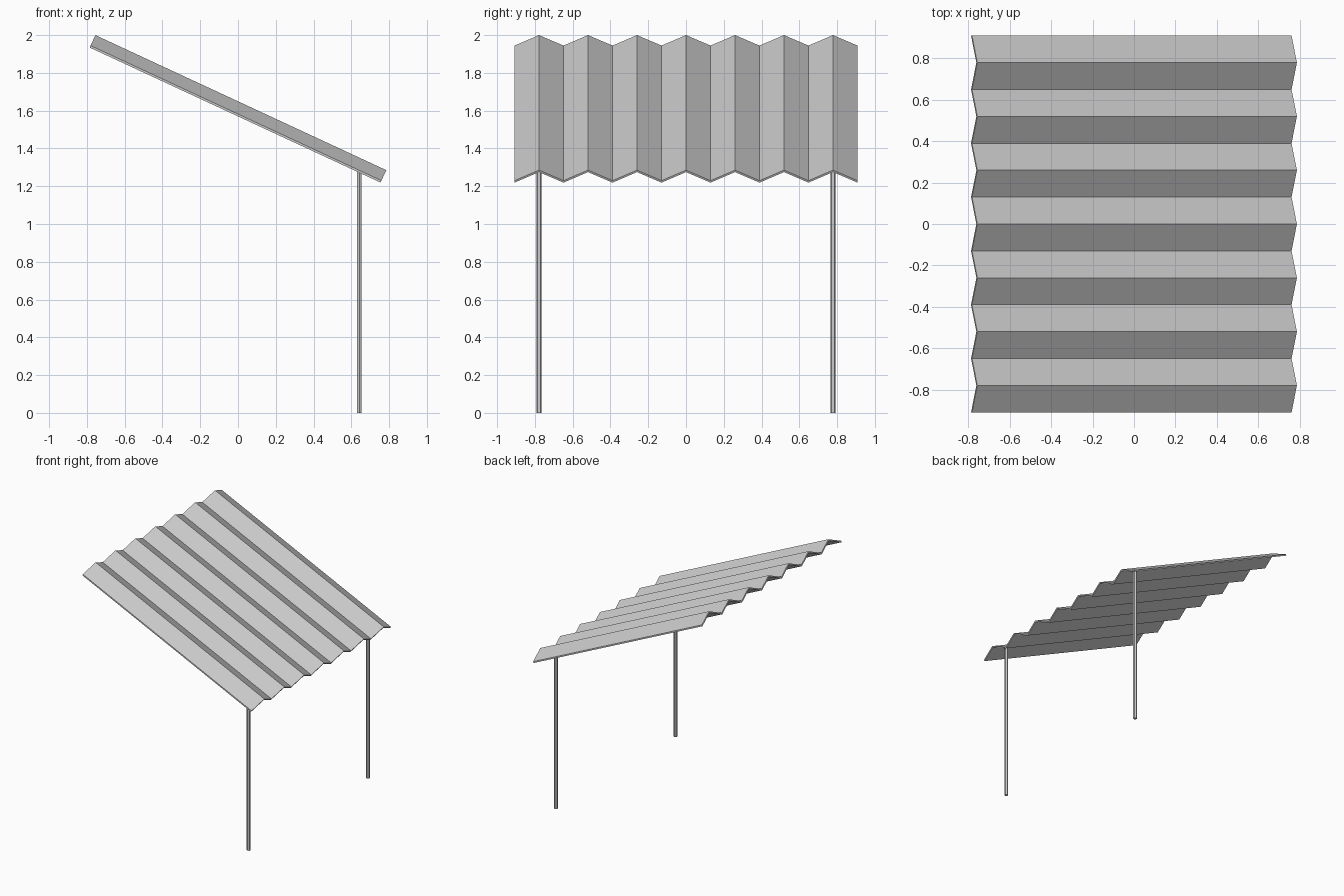
import bpy, bmesh, math
from mathutils import Vector

if "Cube" in bpy.data.objects:
    bpy.data.objects.remove(bpy.data.objects["Cube"])

TILT = math.radians(24.9)
LENGTH, STEP, WAVE, THICK = 1.698, 0.1297, 0.061, 0.0115
down = Vector((math.cos(TILT), 0, -math.sin(TILT)))   # along the slope
normal = Vector((math.sin(TILT), 0, math.cos(TILT)))  # out of the sheet
ridge_top = Vector((-0.755, 0, 2.0))

# Corrugated roof: closed zigzag section extruded down the slope
profile = [((i - 7) * STEP, 0 if i % 2 else -WAVE) for i in range(15)]
bm = bmesh.new()


def row(drop, along):
    return [bm.verts.new(ridge_top + Vector((0, y, 0)) + normal * (h - drop) + down * along)
            for y, h in profile]


rows = [row(0, 0), row(0, LENGTH), row(THICK, LENGTH), row(THICK, 0)]
for k in range(4):
    a, b = rows[k], rows[(k + 1) % 4]
    for i in range(14):
        bm.faces.new((a[i], b[i], b[i + 1], a[i + 1]))
for i in (0, 14):
    bm.faces.new([r[i] for r in rows])
bmesh.ops.recalc_face_normals(bm, faces=bm.faces)
mesh = bpy.data.meshes.new("corrugated_roof")
bm.to_mesh(mesh)
bm.free()
bpy.context.collection.objects.link(bpy.data.objects.new("corrugated_roof", mesh))

# Two hexagonal posts under the outer ridges of the low end
POST_HEIGHT = 1.338
for side, name in ((-1, "front_post"), (1, "back_post")):
    bpy.ops.mesh.primitive_cylinder_add(vertices=6, radius=0.0145, depth=POST_HEIGHT,
                                        location=(0.642, side * 6 * STEP, POST_HEIGHT / 2))
    bpy.context.object.name = name
